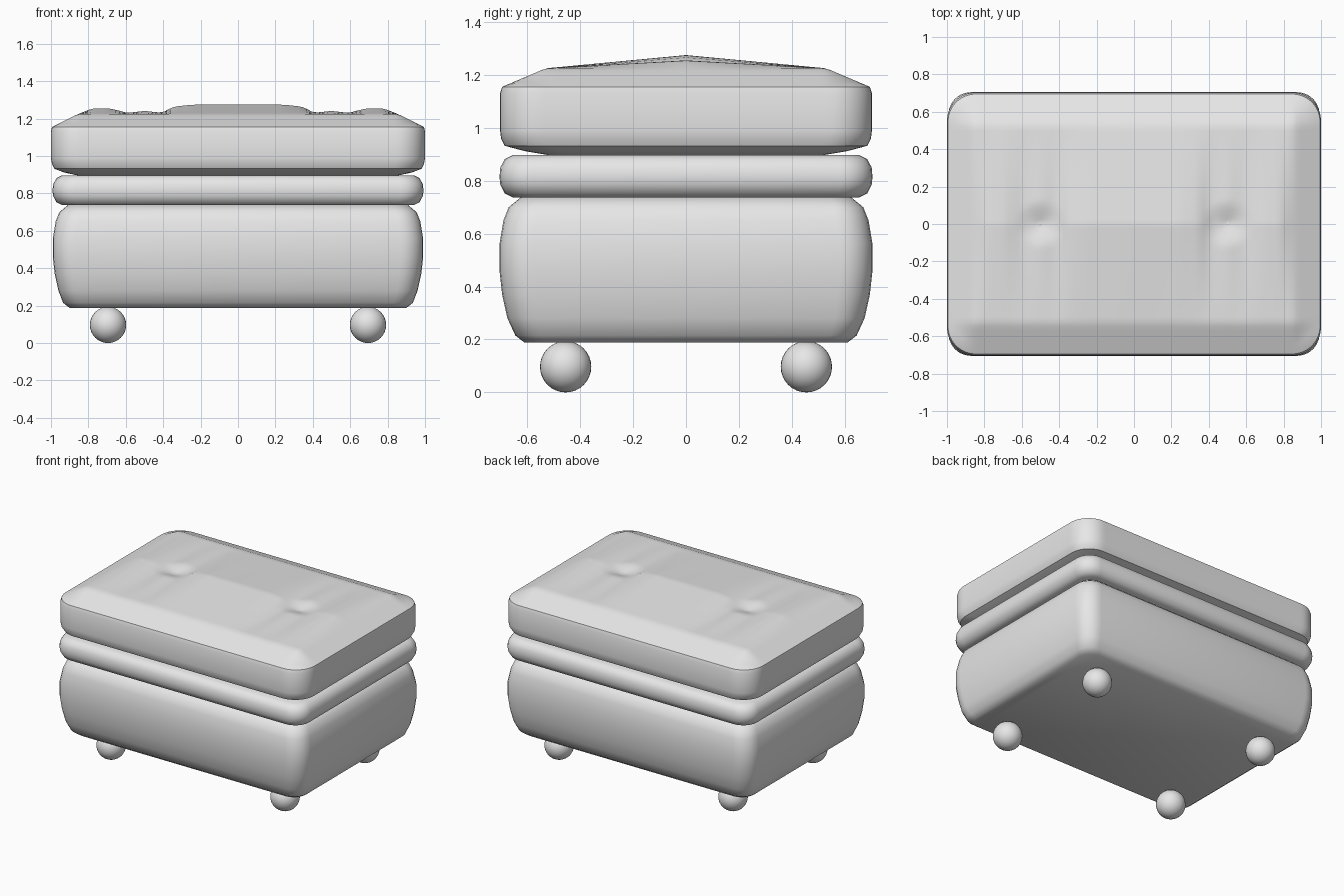
import bpy, bmesh, math

if "Cube" in bpy.data.objects:
    bpy.data.objects.remove(bpy.data.objects["Cube"], do_unlink=True)

fabric = bpy.data.materials.new("grey fabric")
fabric.use_nodes = True
fabric.diffuse_color = (0.8, 0.8, 0.8, 1)
fabric.node_tree.nodes["Principled BSDF"].inputs["Base Color"].default_value = (0.8, 0.8, 0.8, 1)


def finish(bm, name, angle):
    bmesh.ops.recalc_face_normals(bm, faces=bm.faces)
    mesh = bpy.data.meshes.new(name)
    bm.to_mesh(mesh)
    bm.free()
    ob = bpy.data.objects.new(name, mesh)
    bpy.context.collection.objects.link(ob)
    mesh.materials.append(fabric)
    bpy.ops.object.select_all(action='DESELECT')
    ob.select_set(True)
    bpy.context.view_layer.objects.active = ob
    bpy.ops.object.shade_smooth_by_angle(angle=math.radians(angle))
    return ob


def outline(hx, hy, r, steps=6):
    """Rounded rectangle."""
    pts = []
    for k, (sx, sy) in enumerate([(1, 1), (-1, 1), (-1, -1), (1, -1)]):
        for i in range(steps + 1):
            a = math.pi / 2 * (k + i / steps)
            pts.append((sx * (hx - r) + r * math.cos(a), sy * (hy - r) + r * math.sin(a)))
    return pts


def slab(name, rings):
    """Stack of rounded rectangles (half x, half y, corner radius, z)."""
    bm = bmesh.new()
    loops = [[bm.verts.new((x, y, z)) for x, y in outline(hx, hy, r)] for hx, hy, r, z in rings]
    for a, b in zip(loops, loops[1:]):
        n = len(a)
        for i in range(n):
            bm.faces.new((a[i], a[(i + 1) % n], b[(i + 1) % n], b[i]))
    bm.faces.new(loops[0])
    bm.faces.new(loops[-1])
    finish(bm, name, 40)


# Upholstered body and the piped band above it
slab("body", [(0.90, 0.61, 0.09, 0.188), (0.935, 0.645, 0.10, 0.215), (0.96, 0.675, 0.11, 0.28),
              (0.98, 0.695, 0.12, 0.37), (0.99, 0.705, 0.12, 0.46), (0.99, 0.705, 0.12, 0.56),
              (0.975, 0.69, 0.12, 0.65), (0.955, 0.67, 0.11, 0.70), (0.91, 0.625, 0.09, 0.737)])
slab("band", [(0.94, 0.655, 0.09, 0.737), (0.97, 0.685, 0.11, 0.752), (0.988, 0.702, 0.12, 0.785),
              (0.992, 0.705, 0.12, 0.815), (0.988, 0.702, 0.12, 0.85), (0.97, 0.685, 0.11, 0.882),
              (0.94, 0.655, 0.09, 0.897)])

# Tufted cushion: crown height along the length, falling off towards the sides
HX, HY, CORNER, EDGE, SHOULDER = 0.995, 0.695, 0.15, 1.155, 1.225
CROWN = [(0, 1.275), (0.25, 1.274), (0.34, 1.264), (0.41, 1.233), (0.5, 1.246), (0.59, 1.232),
         (0.69, 1.255), (0.78, 1.254), (0.86, 1.222), (HX, EDGE)]


def crown(x):
    x = min(abs(x), HX)
    for (a, za), (b, zb) in zip(CROWN, CROWN[1:]):
        if x <= b:
            return za + (zb - za) * (x - a) / (b - a)
    return EDGE


def height(x, y):
    ridge, t = crown(x), abs(y)
    side = min(ridge, SHOULDER)
    if t < 0.53:
        z = ridge + (side - ridge) * t / 0.53
    else:
        z = side + (EDGE - side) * min(1, (t - 0.53) / (HY - 0.53))
    r = math.hypot(abs(x) - 0.5, y)
    return z - 0.04 * max(0, 1 - r / 0.12) ** 1.3


bm = bmesh.new()
bmesh.ops.create_grid(bm, x_segments=80, y_segments=56, size=1)
for v in bm.verts:
    x, y = v.co.x * HX, v.co.y * HY
    dx, dy = abs(x) - (HX - CORNER), abs(y) - (HY - CORNER)
    if dx > 0 and dy > 0:
        k = max(dx, dy) / math.hypot(dx, dy)
        x = math.copysign(HX - CORNER + dx * k, x)
        y = math.copysign(HY - CORNER + dy * k, y)
    rim = v.is_boundary
    v.co = (x, y, EDGE if rim else height(x, y))
edges = [e for e in bm.edges if e.is_boundary]
px, py = HX, HY
for hx, hy, z in [(1.0, 0.703, 1.13), (1.0, 0.703, 0.99), (0.995, 0.699, 0.96), (0.982, 0.685, 0.932),
                  (0.93, 0.61, 0.912), (0.86, 0.52, 0.897)]:
    new = bmesh.ops.extrude_edge_only(bm, edges=edges)["geom"]
    for v in (g for g in new if isinstance(g, bmesh.types.BMVert)):
        v.co = (v.co.x * hx / px, v.co.y * hy / py, z)
    edges = [g for g in new if isinstance(g, bmesh.types.BMEdge) and g.is_boundary]
    px, py = hx, hy
bmesh.ops.contextual_create(bm, geom=edges)
finish(bm, "cushion", 30)

# Tufting buttons and ball feet
for sx, side in ((1, "left"), (-1, "right")):
    bm = bmesh.new()
    bmesh.ops.create_uvsphere(bm, u_segments=10, v_segments=6, radius=0.016)
    ob = finish(bm, "button_" + side, 60)
    ob.location = (sx * 0.505, 0, 1.203)
    ob.scale.z = 0.5
    for sy, end in ((-1, "front"), (1, "back")):
        bm = bmesh.new()
        bmesh.ops.create_uvsphere(bm, u_segments=32, v_segments=16, radius=0.097)
        ob = finish(bm, "foot_" + end + "_" + side, 60)
        ob.location = (sx * 0.695, sy * 0.455, 0.097)
